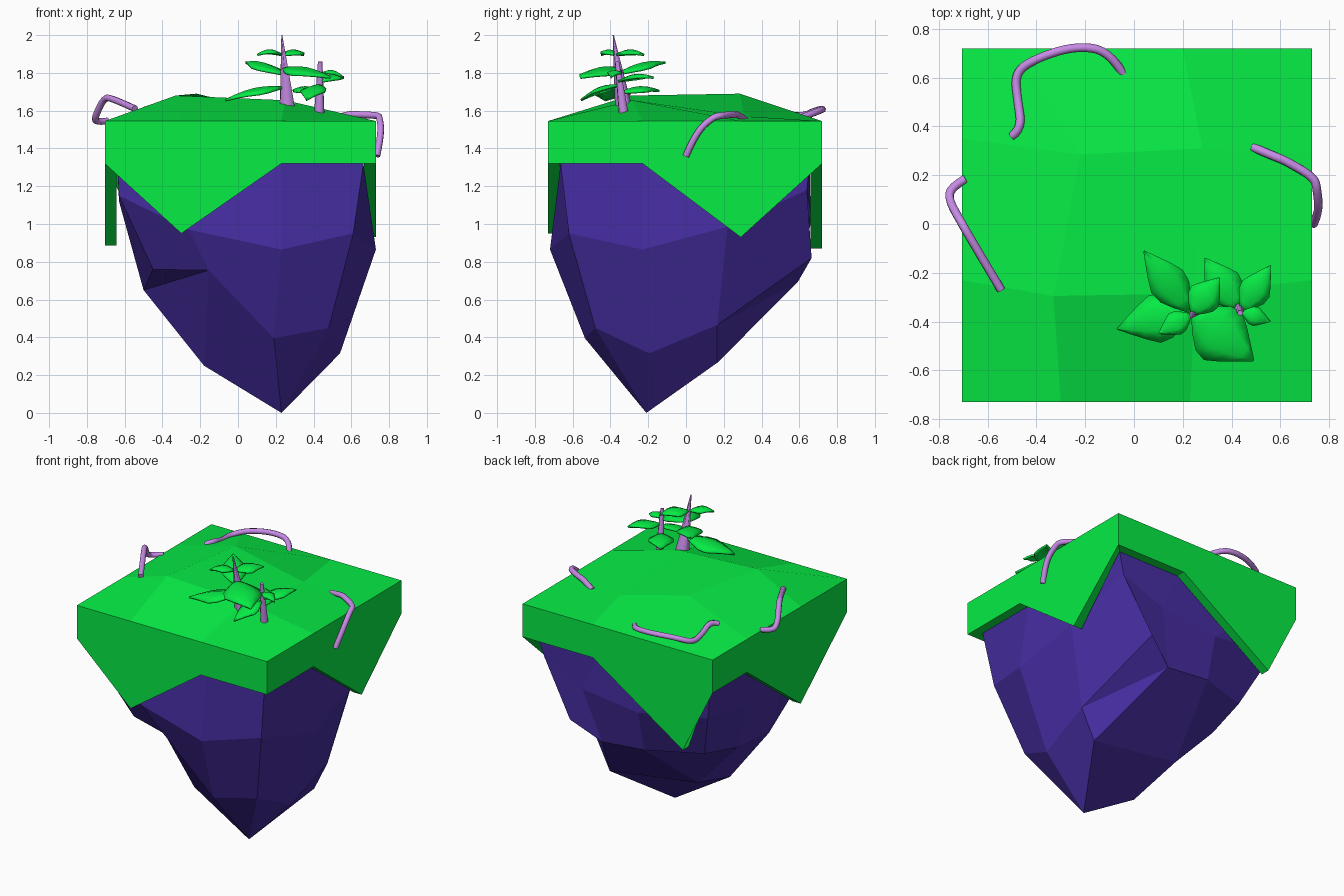
import bpy, bmesh, math
from mathutils import Vector

if "Cube" in bpy.data.objects:
    bpy.data.objects.remove(bpy.data.objects["Cube"])


def material(name, rgb):
    m = bpy.data.materials.new(name)
    m.diffuse_color = (*rgb, 1)
    m.use_nodes = True
    m.node_tree.nodes["Principled BSDF"].inputs["Base Color"].default_value = m.diffuse_color
    return m


GREEN = material("grass_green", (0.002, 0.84, 0.06))
PURPLE = material("rock_purple", (0.062, 0.026, 0.36))
LILAC = material("stem_lilac", (0.58, 0.26, 0.80))


def finish(bm, name, mat, smooth=False):
    bmesh.ops.recalc_face_normals(bm, faces=bm.faces)
    me = bpy.data.meshes.new(name)
    bm.to_mesh(me)
    bm.free()
    for p in me.polygons:
        p.use_smooth = smooth
    ob = bpy.data.objects.new(name, me)
    bpy.context.collection.objects.link(ob)
    me.materials.append(mat)
    return ob


def ring(bm, pts):
    return [bm.verts.new(p) for p in pts]


def bridge(bm, a, b):
    n = len(a)
    for i in range(n):
        j = (i + 1) % n
        bm.faces.new((a[i], a[j], b[j], b[i]))


def cap(bm, r, inner, split=False):
    # 3x3 patch: 12-point rim, four inner points (front left, front right, back right, back left)
    a, b, c, d = ring(bm, inner)
    if split:
        corners = [(r[0], r[1], r[11]), (r[1], a, r[11]), (r[2], r[3], b), (r[3], r[4], b),
                   (r[5], r[6], r[7]), (r[5], r[7], c)]
    else:
        corners = [(r[0], r[1], a, r[11]), (r[2], r[3], r[4], b), (c, r[5], r[6], r[7])]
    for f in corners + [(r[1], r[2], b, a), (b, r[4], r[5], c), (d, c, r[7], r[8]),
                        (r[10], d, r[8], r[9]), (r[11], a, d, r[10]), (a, b, c, d)]:
        bm.faces.new(f)


# Grass slab with zigzag skirt: rim x, y and the height of the skirt's lower edge
RIM = [(-.705, -.73, 1.32), (-.30, -.73, .95), (.23, -.73, 1.32), (.73, -.73, 1.32),
       (.73, -.23, 1.32), (.73, .29, .93), (.73, .72, 1.32), (.20, .72, 1.32),
       (-.48, .72, .87), (-.705, .72, 1.32), (-.705, .35, 1.32), (-.705, -.23, .885)]


def inset(d):
    return [(min(max(x, -.705 + d), .73 - d), min(max(y, -.73 + d), .72 - d), z) for x, y, z in RIM]


bm = bmesh.new()
top = ring(bm, [(x, y, 1.545) for x, y, z in RIM])
low = ring(bm, RIM)
inn = ring(bm, inset(.062))
up = ring(bm, [(x, y, 1.4) for x, y, z in inset(.062)])
cap(bm, top, [(-.33, -.295, 1.68), (.25, -.285, 1.655), (.28, .31, 1.57), (-.22, .285, 1.69)])
bridge(bm, top, low)
bridge(bm, low, inn)
bridge(bm, inn, up)
finish(bm, "grass_top", GREEN)

# Faceted rock underside, built from stacked rings and a pointed cap
MIDDLE = [(-.63, -.62, 1.15), (-.26, -.68, .97), (.23, -.72, .865), (.61, -.62, .95),
          (.73, -.23, .865), (.69, .22, .985), (.62, .64, 1.18), (.32, .66, 1.05),
          (-.10, .66, 1.0), (-.60, .62, 1.08), (-.60, .22, 1.02), (-.63, -.23, 1.12)]
LOWER = [(-.45, -.48, .76), (-.155, -.57, .755), (.19, -.535, .395), (.48, -.48, .45),
         (.54, -.195, .315), (.56, .165, .465), (.41, .665, .82), (.22, .59, .69),
         (-.10, .59, .72), (-.46, .46, .74), (-.50, .16, .68), (-.50, -.18, .65)]
bm = bmesh.new()
r0 = ring(bm, [(x, y, 1.42) for x, y, z in inset(.066)])
r1 = ring(bm, [(x, y, 1.32) for x, y, z in inset(.066)])
r2, r3 = ring(bm, MIDDLE), ring(bm, LOWER)
bm.faces.new(r0)
for a, b in ((r0, r1), (r1, r2), (r2, r3)):
    bridge(bm, a, b)
cap(bm, r3, [(-.18, -.215, .25), (.23, -.21, 0), (.46, .165, .265), (-.2, .16, .36)], True)
finish(bm, "rock", PURPLE)


# Roots and stems as round tubes
def tube(name, pts, radii, kind='NURBS', sides=2):
    cu = bpy.data.curves.new(name, 'CURVE')
    cu.dimensions = '3D'
    cu.bevel_depth = 1
    cu.bevel_resolution = sides
    cu.use_fill_caps = True
    cu.resolution_u = 5
    sp = cu.splines.new(kind)
    sp.points.add(len(pts) - 1)
    for p, co, r in zip(sp.points, pts, radii):
        p.co = (*co, 1)
        p.radius = r
    if kind == 'NURBS':
        sp.order_u = 3
        sp.use_endpoint_u = True
    cu.materials.append(LILAC)
    ob = bpy.data.objects.new(name, cu)
    bpy.context.collection.objects.link(ob)


ROOTS = {
    "root_back": [(-.50, .36, 1.60), (-.46, .39, 1.62), (-.475, .50, 1.58), (-.49, .62, 1.57),
                  (-.40, .68, 1.60), (-.24, .73, 1.61), (-.10, .71, 1.60), (-.045, .615, 1.565)],
    "root_left": [(-.69, .185, 1.545), (-.75, .15, 1.54), (-.76, .10, 1.56), (-.71, .01, 1.668),
                  (-.67, -.06, 1.668), (-.545, -.27, 1.61)],
    "root_right": [(.485, .315, 1.55), (.58, .275, 1.58), (.62, .26, 1.58), (.74, .19, 1.575),
                   (.75, .14, 1.565), (.76, .05, 1.48), (.735, 0, 1.36)],
}
for name, pts in ROOTS.items():
    tube(name, pts, [.018] * len(pts))
tube("stem_tall", [(.262, -.33, 1.61), (.232, -.385, 2.0)], [.046, .003], 'POLY', 1)
tube("stem_short", [(.43, -.33, 1.58), (.435, -.365, 1.86)], [.028, .012], 'POLY', 1)


# Leaves: pointed, angular blades with a raised midrib
def leaf(name, base, tip, width, arch=.025):
    b, t = Vector(base), Vector(tip)
    d = t - b
    side = Vector((-d.y, d.x, 0)).normalized()
    bm = bmesh.new()
    rows = []
    profile = (.08, .55, .92, 1, .72, .38, .03)
    for i, w in enumerate(profile):
        s = i / (len(profile) - 1)
        c = b + d * s + Vector((0, 0, arch * math.sin(math.pi * s)))
        h = width / 2 * w
        rows.append(ring(bm, [c + side * h * u - Vector((0, 0, .28 * h * abs(u) ** 1.2))
                              for u in (-1, -.5, 0, .5, 1)]))
    for p, q in zip(rows, rows[1:]):
        for k in range(4):
            bm.faces.new((p[k], p[k + 1], q[k + 1], q[k]))
    ob = finish(bm, name, GREEN, True)
    so = ob.modifiers.new("thickness", 'SOLIDIFY')
    so.thickness = .012


LEAVES = [
    ((.24, -.35, 1.73), (-.07, -.43, 1.66), .20),
    ((.23, -.36, 1.80), (.04, -.11, 1.86), .16),
    ((.24, -.36, 1.83), (.49, -.56, 1.78), .25),
    ((.235, -.37, 1.90), (.10, -.45, 1.90), .10),
    ((.235, -.37, 1.90), (.35, -.22, 1.90), .14),
    ((.44, -.36, 1.76), (.56, -.17, 1.78), .13),
    ((.43, -.35, 1.70), (.29, -.14, 1.71), .16),
    ((.44, -.36, 1.80), (.56, -.40, 1.78), .08),
    ((.43, -.36, 1.74), (.36, -.56, 1.66), .14),
]
for i, (b, t, w) in enumerate(LEAVES):
    leaf(f"leaf_{i + 1}", b, t, w)
